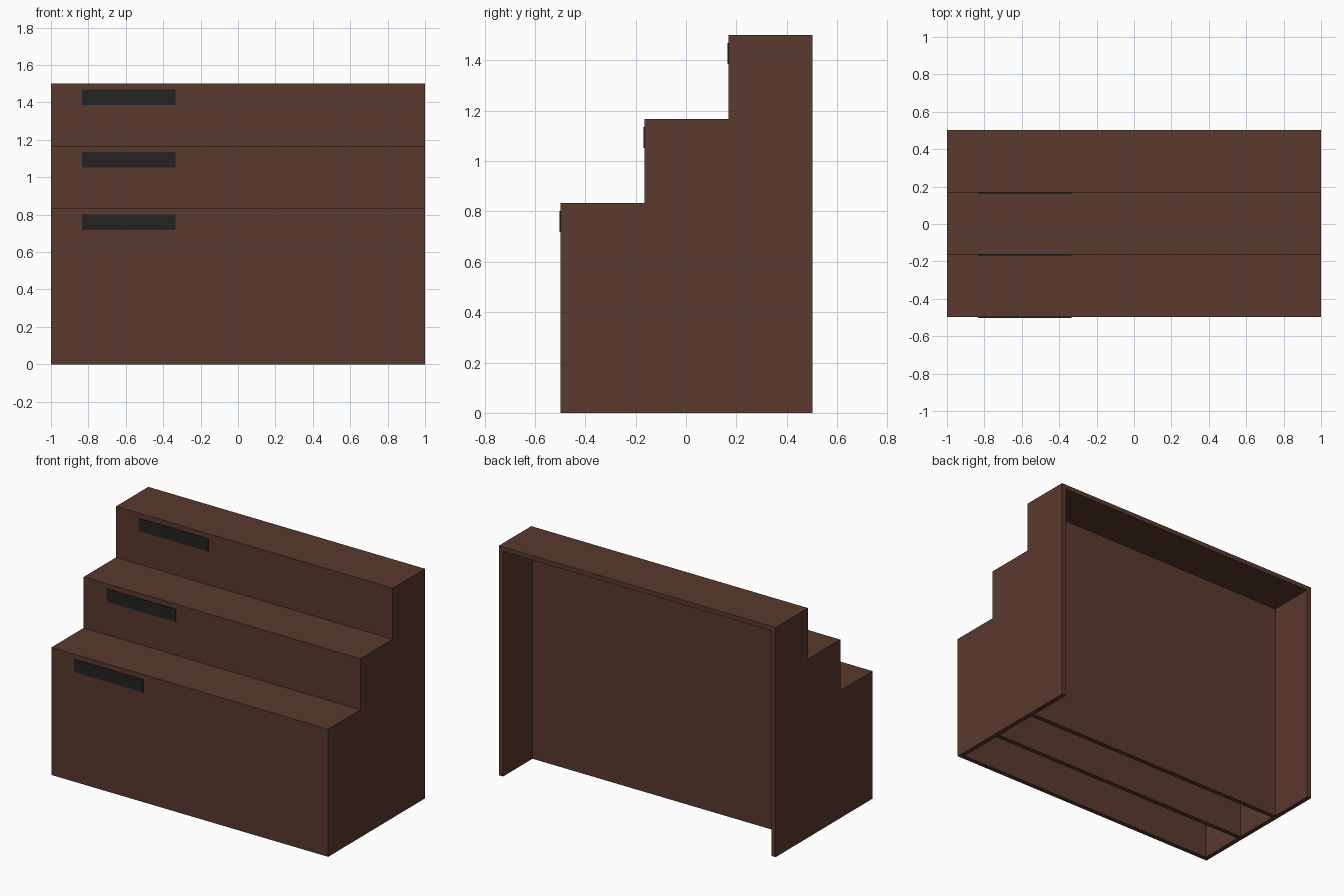
import bpy, bmesh

if "Cube" in bpy.data.objects:
    bpy.data.objects.remove(bpy.data.objects["Cube"], do_unlink=True)

FRONT, BACK = -0.4975, 0.5025
RUN, RISE, FIRST = 1 / 3, 1 / 3, 5 / 6
T = 0.03            # board thickness
INNER = 1 - T       # inner face of the side panels
PLATE = 0.005       # label plate thickness


def material(name, rgb):
    mat = bpy.data.materials.new(name)
    mat.use_nodes = True
    mat.diffuse_color = (*rgb, 1)
    bsdf = next(n for n in mat.node_tree.nodes if n.type == "BSDF_PRINCIPLED")
    bsdf.inputs["Base Color"].default_value = (*rgb, 1)
    return mat


brown = material("dark_brown_wood", (0.1, 0.041, 0.026))
black = material("charcoal_plate", (0.0168, 0.0168, 0.0168))


def prism(name, outline, x0, x1, mat):
    """Extrude a (y, z) outline along x."""
    bm = bmesh.new()
    face = bm.faces.new([bm.verts.new((x0, y, z)) for y, z in outline])
    ext = bmesh.ops.extrude_face_region(bm, geom=[face])["geom"]
    verts = [v for v in ext if isinstance(v, bmesh.types.BMVert)]
    bmesh.ops.translate(bm, verts=verts, vec=(x1 - x0, 0, 0))
    bmesh.ops.recalc_face_normals(bm, faces=bm.faces)
    mesh = bpy.data.meshes.new(name)
    bm.to_mesh(mesh)
    bm.free()
    mesh.materials.append(mat)
    obj = bpy.data.objects.new(name, mesh)
    bpy.context.scene.collection.objects.link(obj)
    return obj


def board(name, y0, y1, z0, z1, x0, x1, mat):
    return prism(name, [(y0, z0), (y1, z0), (y1, z1), (y0, z1)], x0, x1, mat)


# Stepped side panels
outline = [(BACK, 0), (FRONT, 0)]
for i in range(3):
    y, z = FRONT + i * RUN, FIRST + i * RISE
    outline += [(y, z), (y + RUN, z)]
prism("right_side_panel", outline, -1, -INNER, brown)
prism("left_side_panel", outline, INNER, 1, brown)

# Full height risers, treads and label plates for each step
for i, step in enumerate(("lower", "middle", "upper")):
    y, z = FRONT + i * RUN, FIRST + i * RISE
    board(step + "_riser", y, y + T, 0, z, -INNER, INNER, brown)
    board(step + "_tread", y + T, y + RUN, z - T, z, -INNER, INNER, brown)
    board(step + "_label_plate", y - PLATE, y, z - 0.115, z - 0.032,
          -0.833, -0.333, black)
